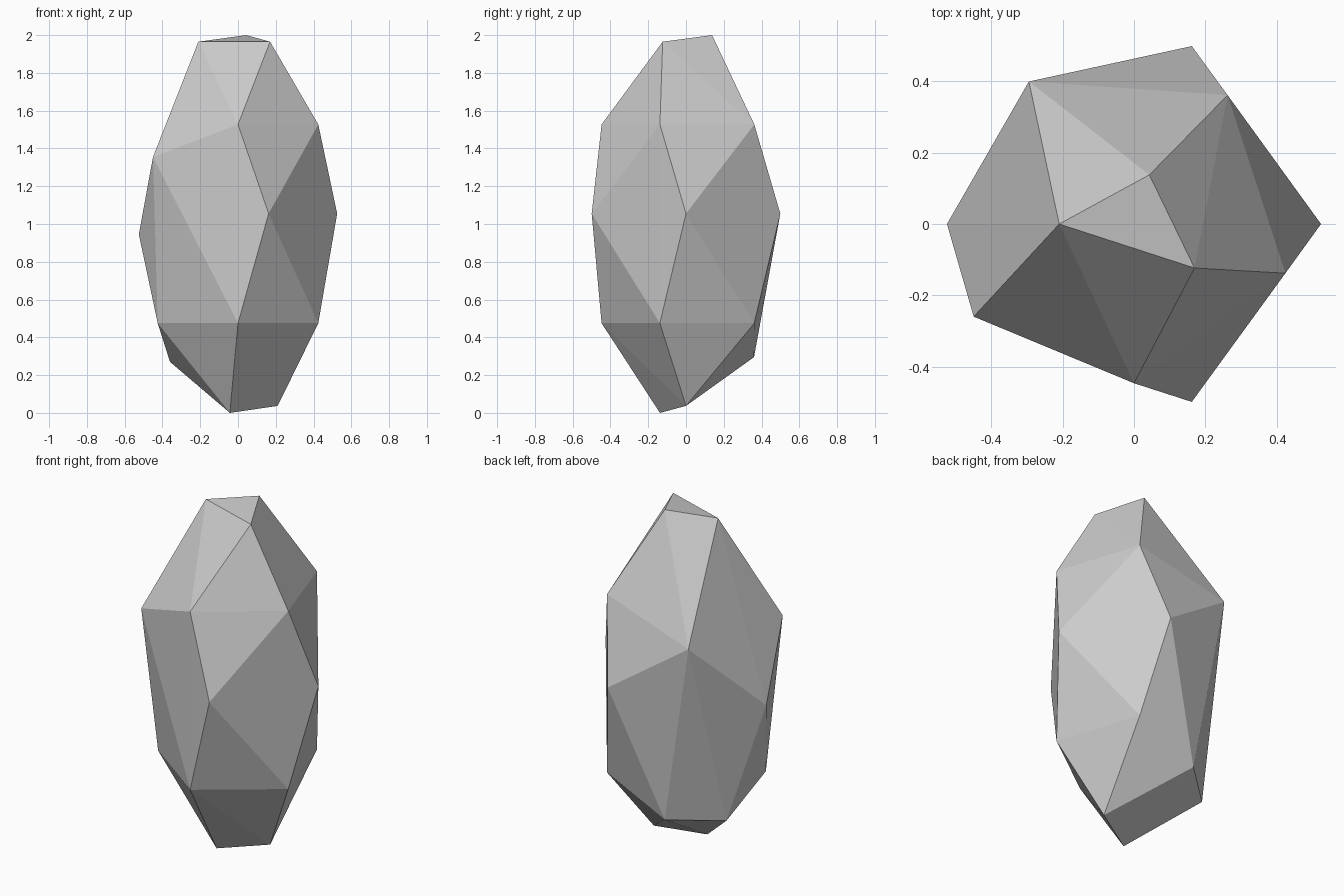
import bpy, bmesh
from math import radians, cos, sin

if "Cube" in bpy.data.objects:
    bpy.data.objects.remove(bpy.data.objects["Cube"])


def ring(radius, z, angles):
    """Points on a horizontal circle, angles in degrees."""
    return [(radius * cos(radians(a)), radius * sin(radians(a)), z) for a in angles]


# Tall boulder: five-sided rings, with corners missing where the rock is chipped
points = (
    ring(0.21, 1.965, (-36, 180))               # crown
    + ring(0.447, 1.527, (-90, -18, 54))        # shoulder
    + ring(0.525, 1.055, (-72, 0, 72))          # waist
    + ring(0.525, 0.945, (180,))
    + ring(0.447, 0.475, (-162, -90, -18, 54))  # lower shoulder
    + ring(0.21, 0.037, (0,))                   # foot
)

# Worn corners that sit off the regular rings
points += [
    (0.043, 0.138, 2.0), (-0.043, -0.138, 0.0),
    (-0.45, -0.26, 1.355), (-0.295, 0.40, 1.365),
    (-0.36, 0.137, 0.27), (-0.113, 0.36, 0.295),
]

# Skin the corners with flat facets
bm = bmesh.new()
for p in points:
    bm.verts.new(p)
bmesh.ops.convex_hull(bm, input=bm.verts[:])
bmesh.ops.recalc_face_normals(bm, faces=bm.faces[:])
mesh = bpy.data.meshes.new("boulder")
bm.to_mesh(mesh)
bm.free()
boulder = bpy.data.objects.new("boulder", mesh)
bpy.context.collection.objects.link(boulder)
